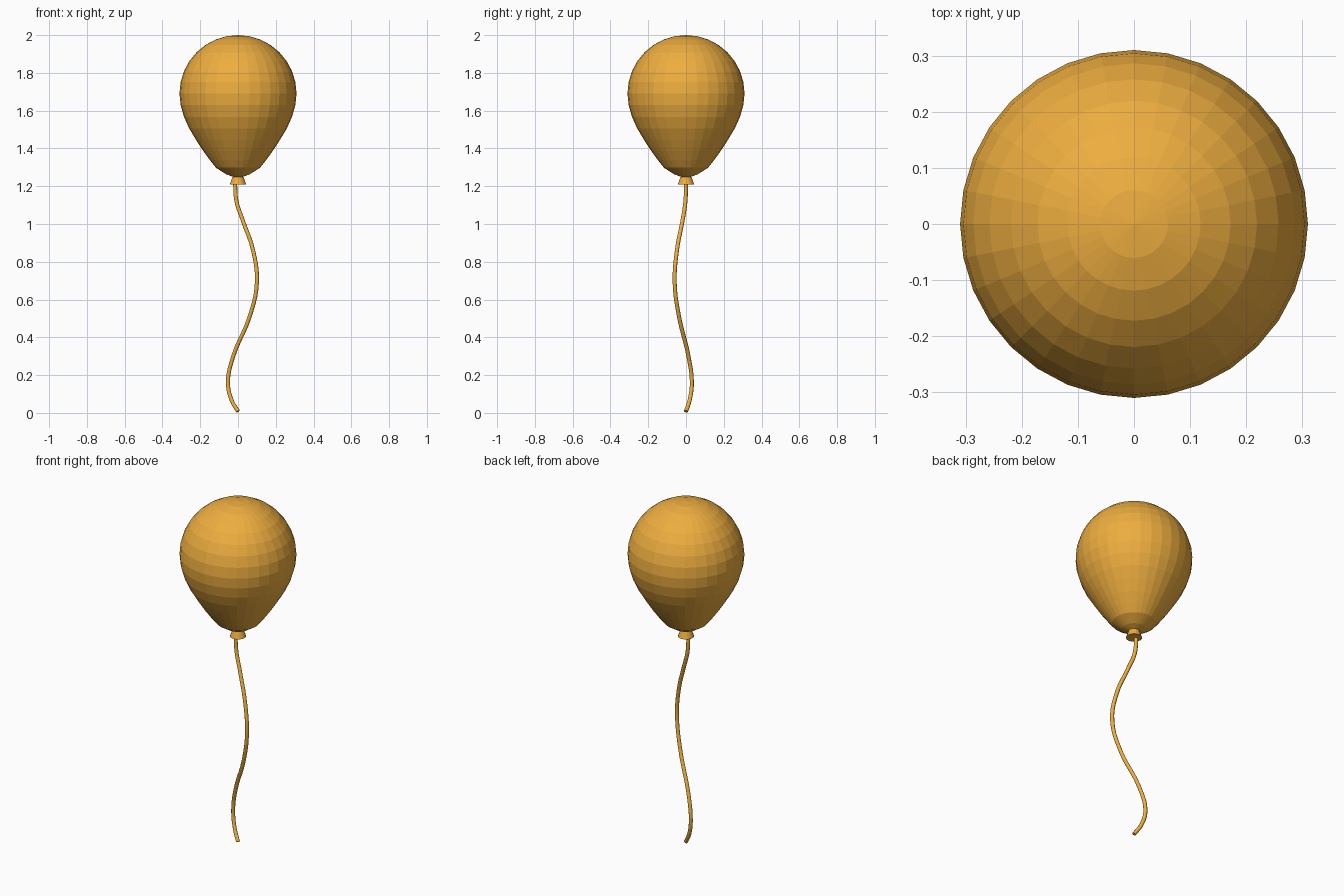
import bpy, bmesh, math

if "Cube" in bpy.data.objects:
    bpy.data.objects.remove(bpy.data.objects["Cube"])

mat = bpy.data.materials.new("orange_rubber")
mat.diffuse_color = (0.85, 0.42, 0.05, 1)
mat.use_nodes = True
mat.node_tree.nodes["Principled BSDF"].inputs["Base Color"].default_value = mat.diffuse_color


def lathe(name, profile, sides):
    """Spin an (r, z) profile around z; flat faces."""
    bm = bmesh.new()
    verts = [bm.verts.new((r, 0, z)) for r, z in profile]
    edges = [bm.edges.new(p) for p in zip(verts, verts[1:])]
    bmesh.ops.spin(bm, geom=verts + edges, cent=(0, 0, 0), axis=(0, 0, 1),
                   angle=math.tau, steps=sides, use_duplicate=False)
    bmesh.ops.remove_doubles(bm, verts=bm.verts, dist=1e-4)
    bmesh.ops.recalc_face_normals(bm, faces=bm.faces)
    me = bpy.data.meshes.new(name)
    bm.to_mesh(me)
    bm.free()
    me.materials.append(mat)
    ob = bpy.data.objects.new(name, me)
    bpy.context.collection.objects.link(ob)
    return ob


# Balloon: round upper half, tapering lower half
R, ZC = 0.31, 1.69
upper = [(R * math.sin(k * math.pi / 16), ZC + R * math.cos(k * math.pi / 16)) for k in range(9)]
lower = [(0.304, 1.63), (0.286, 1.567), (0.258, 1.505), (0.222, 1.445), (0.185, 1.388),
         (0.150, 1.34), (0.117, 1.298), (0.062, 1.263), (0, 1.24)]
lathe("balloon", upper + lower, 32)

# Flared knot under the balloon
lathe("knot", [(0, 1.25), (0.029, 1.25), (0.043, 1.21), (0, 1.21)], 16)

# Wavy string
path = [(0, 0, 0.008), (-0.035, 0.02, 0.07), (-0.053, 0.031, 0.16), (-0.025, 0.013, 0.3),
        (0.062, -0.037, 0.51), (0.1, -0.06, 0.69), (0.08, -0.048, 0.86),
        (0.025, -0.018, 1.02), (-0.008, -0.003, 1.12), (-0.016, 0, 1.23)]
cu = bpy.data.curves.new("string", 'CURVE')
cu.dimensions = '3D'
cu.resolution_u = 5
cu.bevel_depth = 0.011
cu.bevel_resolution = 2
cu.use_fill_caps = True
sp = cu.splines.new('BEZIER')
sp.bezier_points.add(len(path) - 1)
for bp, co in zip(sp.bezier_points, path):
    bp.co = co
    bp.handle_left_type = bp.handle_right_type = 'AUTO'
cu.materials.append(mat)
bpy.context.collection.objects.link(bpy.data.objects.new("string", cu))
